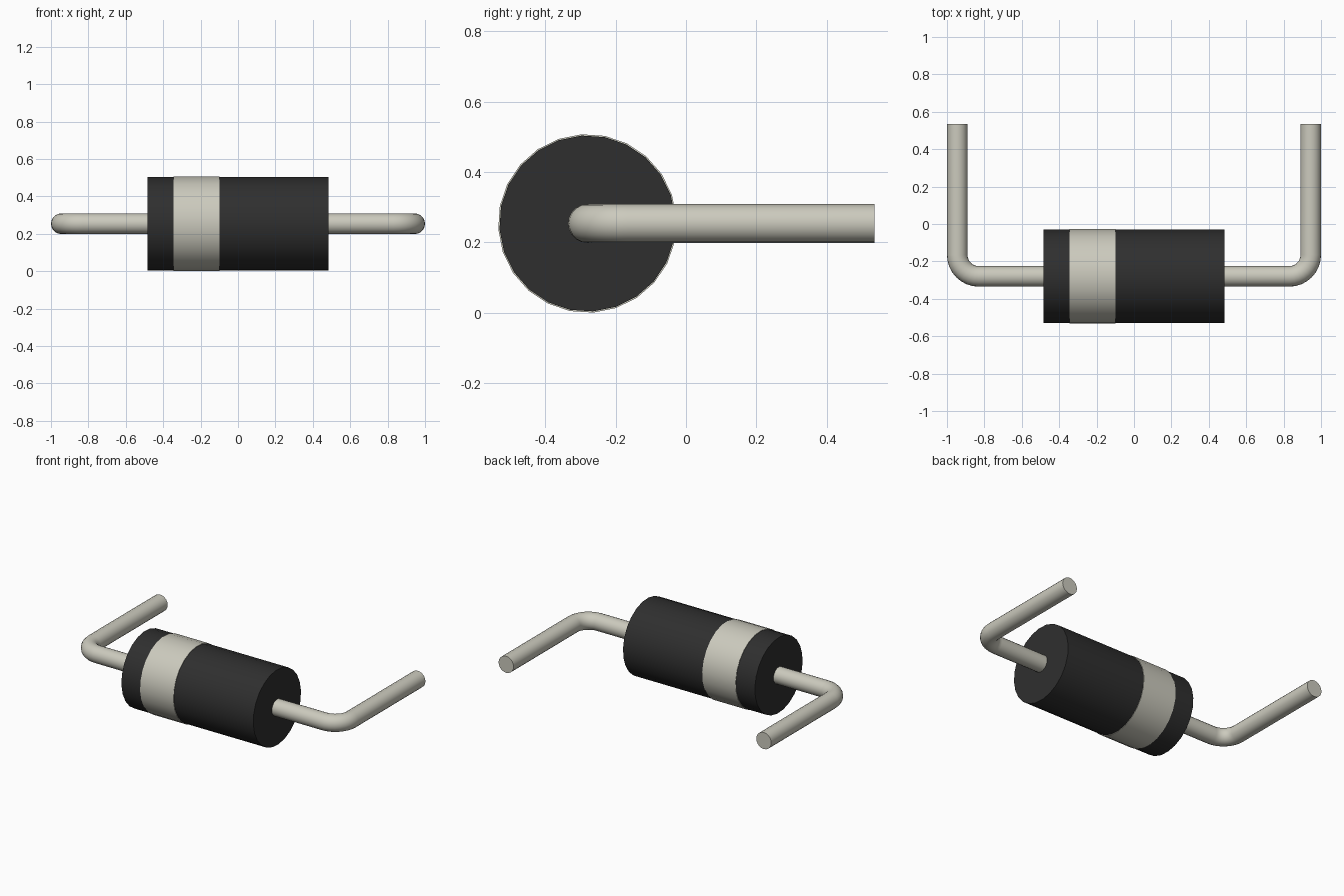
import bpy, bmesh, math
from mathutils import Matrix, Vector

cube = bpy.data.objects.get("Cube")
if cube:
    bpy.data.objects.remove(cube, do_unlink=True)

AXIS_Y, AXIS_Z = -0.28, 0.254      # centre line of the body
WIRE_R, WIRE_X, WIRE_END = 0.055, 0.945, 0.535
BEND_R, BEND_STEPS = 0.115, 8


def make_material(name, rgb):
    mat = bpy.data.materials.new(name)
    mat.use_nodes = True
    mat.diffuse_color = (*rgb, 1)
    mat.node_tree.nodes["Principled BSDF"].inputs["Base Color"].default_value = (*rgb, 1)
    return mat


black = make_material("black casing", (0.028, 0.028, 0.028))
tin = make_material("tinned metal", (0.60, 0.59, 0.51))


def finish(name, bm, materials):
    bmesh.ops.remove_doubles(bm, verts=bm.verts, dist=1e-5)
    bmesh.ops.recalc_face_normals(bm, faces=bm.faces)
    mesh = bpy.data.meshes.new(name)
    bm.to_mesh(mesh)
    bm.free()
    for mat in materials:
        mesh.materials.append(mat)
    obj = bpy.data.objects.new(name, mesh)
    bpy.context.collection.objects.link(obj)
    bpy.ops.object.select_all(action='DESELECT')
    obj.select_set(True)
    bpy.context.view_layer.objects.active = obj
    bpy.ops.object.shade_smooth_by_angle(angle=math.radians(35))
    return obj


def cylinder_x(name, x0, x1, radius, mat):
    # Cylinder lying along x on the body's centre line
    bm = bmesh.new()
    place = (Matrix.Translation(((x0 + x1) / 2, AXIS_Y, AXIS_Z))
             @ Matrix.Rotation(math.radians(90), 4, 'Y')
             @ Matrix.Rotation(math.radians(3.75), 4, 'Z'))
    bmesh.ops.create_cone(bm, cap_ends=True, segments=24, radius1=radius,
                          radius2=radius, depth=x1 - x0, matrix=place)
    return finish(name, bm, [mat])


# Casing and the polarity band wrapped around it
cylinder_x("body", -0.484, 0.483, 0.25, black)
cylinder_x("polarity_band", -0.345, -0.10, 0.2535, tin)


def lead(name, side):
    # Wire leaving the body along x, then bent back towards +y
    bm = bmesh.new()
    place = (Matrix.Translation((0.45, AXIS_Y, AXIS_Z))
             @ Matrix.Rotation(math.radians(90), 4, 'Y'))
    ring = bmesh.ops.create_circle(bm, cap_ends=True, segments=20,
                                   radius=WIRE_R, matrix=place)["verts"]
    edges = list({e for v in ring for e in v.link_edges})

    def extrude(edges, offset):
        geom = bmesh.ops.extrude_edge_only(bm, edges=edges)["geom"]
        verts = [g for g in geom if isinstance(g, bmesh.types.BMVert)]
        bmesh.ops.translate(bm, verts=verts, vec=offset)
        return [g for g in geom if isinstance(g, bmesh.types.BMEdge)]

    edges = extrude(edges, Vector((WIRE_X - BEND_R - 0.45, 0, 0)))
    spun = bmesh.ops.spin(bm, geom=edges, axis=(0, 0, 1), angle=math.pi / 2,
                          cent=(WIRE_X - BEND_R, AXIS_Y + BEND_R, AXIS_Z),
                          steps=BEND_STEPS)["geom_last"]
    edges = [g for g in spun if isinstance(g, bmesh.types.BMEdge)]
    edges = extrude(edges, Vector((0, WIRE_END - AXIS_Y - BEND_R, 0)))
    bmesh.ops.contextual_create(bm, geom=edges)
    if side < 0:
        bmesh.ops.scale(bm, vec=(-1, 1, 1), verts=bm.verts)
    return finish(name, bm, [tin])


lead("left_lead", 1)
lead("right_lead", -1)
